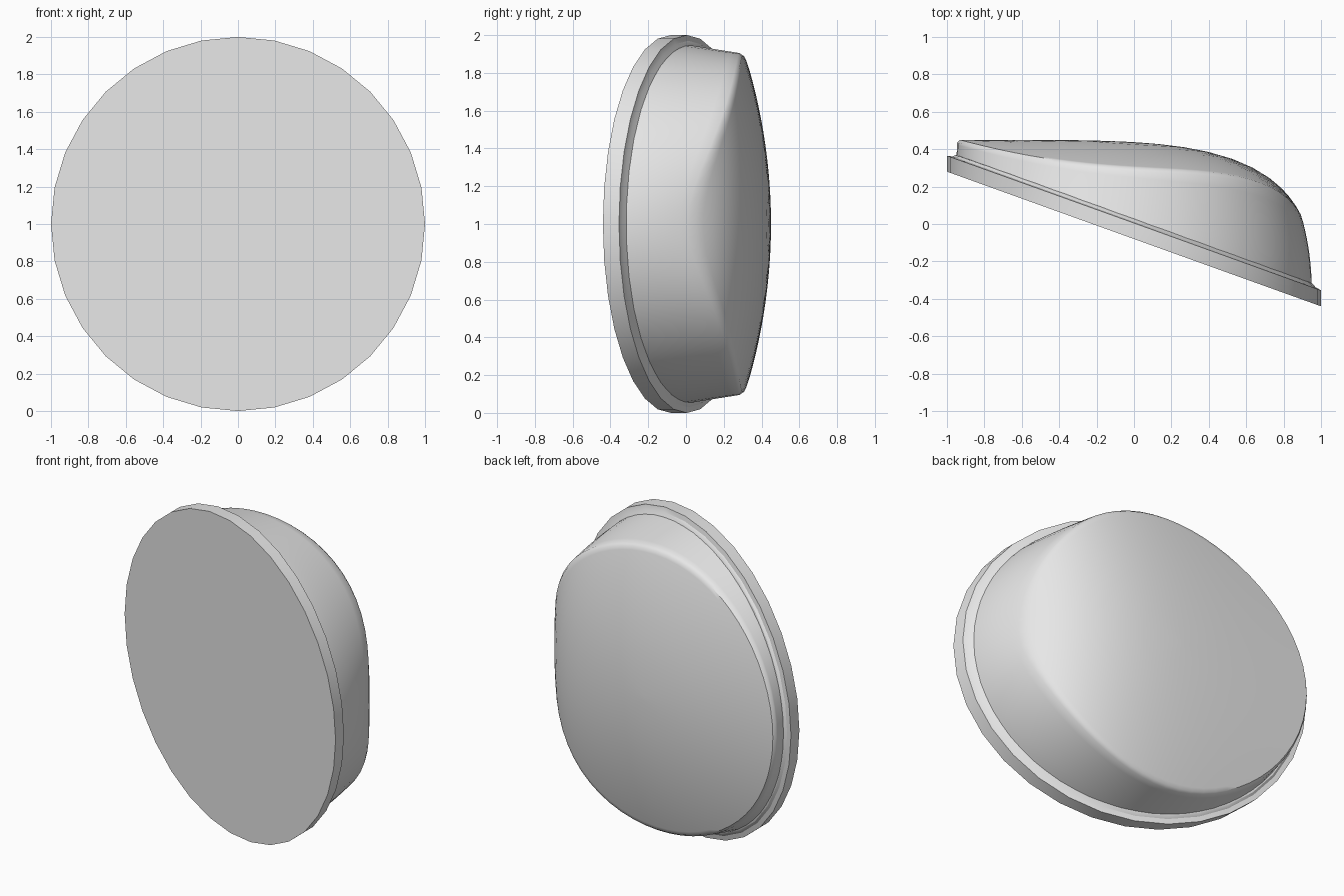
import bpy
import bmesh
from math import cos, sin, pi, radians

if "Cube" in bpy.data.objects:
    bpy.data.objects.remove(bpy.data.objects["Cube"])

grey = bpy.data.materials.new("light grey")
grey.use_nodes = True
grey.diffuse_color = (0.8, 0.8, 0.8, 1)
grey.node_tree.nodes["Principled BSDF"].inputs["Base Color"].default_value = (0.8, 0.8, 0.8, 1)


def slant(x):
    """Slanted flat front of the flange."""
    return -0.08 - 0.36 * x


def dome(x, z):
    """Back surface: falls away towards +x, gently crowned in z."""
    u = min(1, max(0, (x + 0.95) / 1.91))
    return -0.33 + 0.78 * (1 - u ** 4.6) ** (1 / 2.6) - 0.17 * z * z


def loft(name, rings, smooth):
    """Skin a stack of rings; both ends are closed with a single face."""
    bm = bmesh.new()
    loops = [[bm.verts.new((x, y, z + 1)) for x, y, z in ring] for ring in rings]
    for a, b in zip(loops, loops[1:]):
        for i in range(len(a)):
            bm.faces.new((a[i - 1], a[i], b[i], b[i - 1]))
    bm.faces.new(loops[0])
    bm.faces.new(loops[-1])
    bmesh.ops.recalc_face_normals(bm, faces=bm.faces)
    mesh = bpy.data.meshes.new(name)
    bm.to_mesh(mesh)
    bm.free()
    mesh.materials.append(grey)
    obj = bpy.data.objects.new(name, mesh)
    bpy.context.collection.objects.link(obj)
    bpy.ops.object.select_all(action="DESELECT")
    obj.select_set(True)
    bpy.context.view_layer.objects.active = obj
    bpy.ops.object.shade_smooth_by_angle(angle=radians(smooth))


def circle(sides):
    return [(cos(2 * pi * i / sides), sin(2 * pi * i / sides)) for i in range(sides)]


def slanted_ring(radius, lift, sides):
    return [(radius * c, slant(radius * c) + lift, radius * s) for c, s in circle(sides)]


# Flange: slanted disc with a small fillet leading into the body
loft("flange", [slanted_ring(r, lift, 32) for r, lift in
                ((1, 0), (1, 0.085), (0.97, 0.092), (0.955, 0.105), (0.94, 0.11))], 25)

# Body: tapered wall, tight rounded rim and crowned back
SIDES = 64
WALL = 8
rings = [slanted_ring(0.95, 0.08, SIDES)]
for step in range(1, WALL + 1):
    t = step / WALL
    ring = []
    for c, s in circle(SIDES):
        rim = 0.905 + 0.04 * max(0, -c) ** 4
        x, z = rim * c, rim * s
        low = slant(0.95 * c) + 0.08
        high = dome(x, z) - 0.015
        r = 0.95 + (rim - 0.95) * t ** (1 + max(0, c) ** 2)
        ring.append((r * c, low + (high - low) * t, r * s))
    rings.append(ring)
for f in (0.985, 0.96, 0.92, 0.87, 0.8, 0.7, 0.58, 0.44, 0.3, 0.15, 0.02):
    ring = []
    for c, s in circle(SIDES):
        r = f * (0.905 + 0.04 * max(0, -c) ** 4)
        ring.append((r * c, dome(r * c, r * s), r * s))
    rings.append(ring)
loft("rounded_body", rings, 40)
